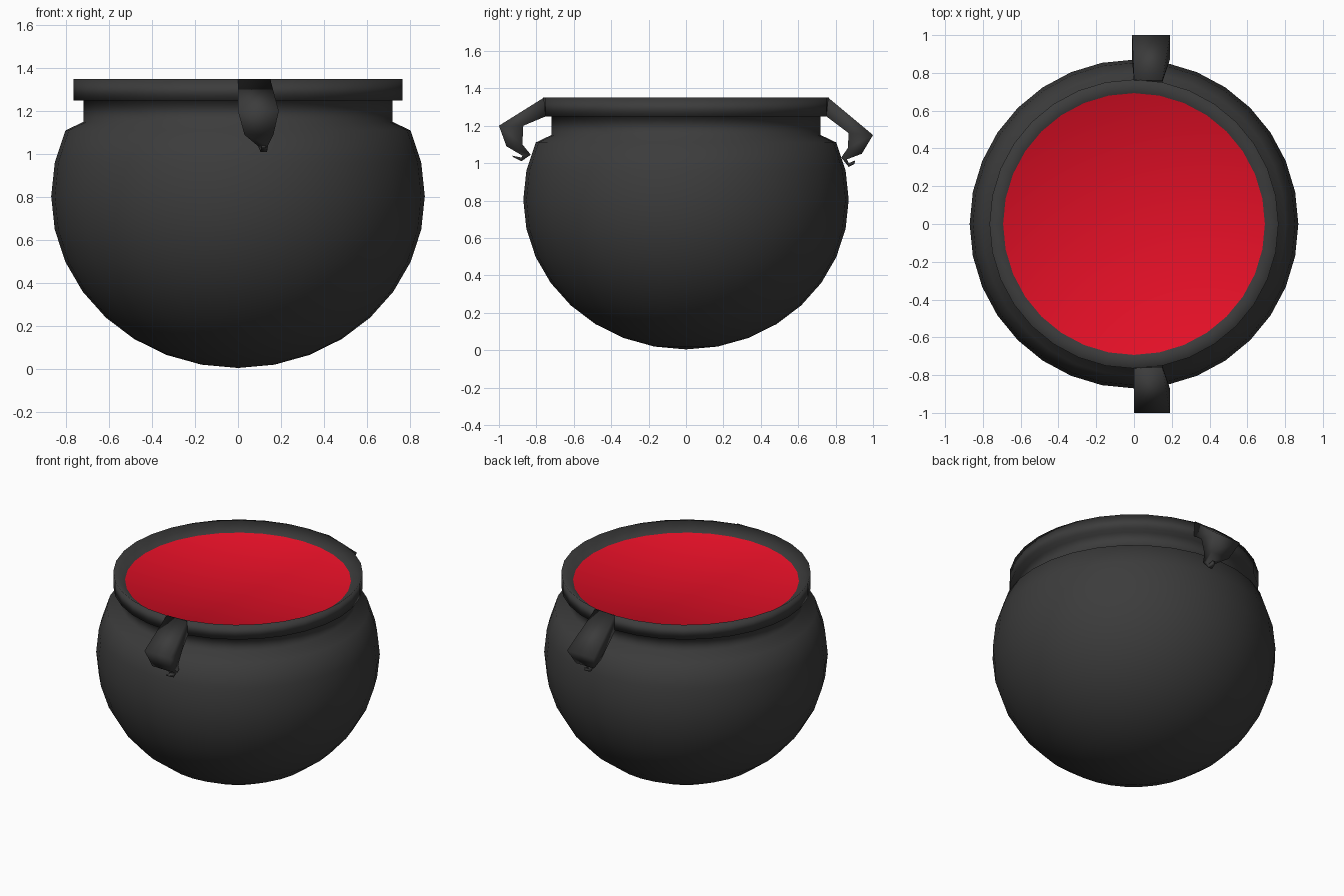
import bpy, bmesh, math

if "Cube" in bpy.data.objects:
    bpy.data.objects.remove(bpy.data.objects["Cube"])

SEG = 32


def material(name, rgb):
    m = bpy.data.materials.new(name)
    m.diffuse_color = (*rgb, 1)
    m.use_nodes = True
    m.node_tree.nodes["Principled BSDF"].inputs["Base Color"].default_value = m.diffuse_color
    return m


iron = material("dark_iron", (0.045, 0.045, 0.045))
red = material("red_liquid", (0.78, 0.005, 0.02))


def finish(bm, name, mats):
    bmesh.ops.recalc_face_normals(bm, faces=bm.faces)
    for f in bm.faces:
        f.smooth = True
    me = bpy.data.meshes.new(name)
    bm.to_mesh(me)
    bm.free()
    for m in mats:
        me.materials.append(m)
    ob = bpy.data.objects.new(name, me)
    bpy.context.collection.objects.link(ob)
    return ob


def lathe(bm, profile):
    """Revolve (radius, z) points; a radius of 0 becomes a single pole."""
    rings = []
    for r, z in profile:
        n = SEG if r > 0 else 1
        rings.append([bm.verts.new((r * math.cos(2 * math.pi * i / SEG),
                                    r * math.sin(2 * math.pi * i / SEG), z))
                      for i in range(n)])
    bands = []
    for a, b in zip(rings, rings[1:]):
        band = []
        for i in range(SEG):
            j = (i + 1) % SEG
            if len(a) == 1:
                vs = (a[0], b[j], b[i])
            elif len(b) == 1:
                vs = (a[i], a[j], b[0])
            else:
                vs = (a[i], a[j], b[j], b[i])
            band.append(bm.faces.new(vs))
        bands.append(band)
    return bands


# Pot: squashed sphere up to the shoulder, short neck, square rim
# dipping inward to the liquid surface
profile = [(0.87 * math.sin(math.radians(11.25 * k)),
            0.804 - 0.80 * math.cos(math.radians(11.25 * k))) for k in range(11)]
profile[0] = (0, 0.004)
profile += [(0.72, 1.15), (0.72, 1.25), (0.765, 1.25), (0.765, 1.35),
            (0.693, 1.295), (0, 1.29)]
bm = bmesh.new()
bands = lathe(bm, profile)
for f in bands[-1]:
    f.material_index = 1
finish(bm, "cauldron_pot_with_liquid", [iron, red])


# Handles: lofted straps that taper and end in a small curl.
# station = outer (d, z), inner (d, z), x from, x to
def handle(name, side, stations):
    bm = bmesh.new()
    rows = []
    for od, oz, d, z, x0, x1 in stations:
        rows.append([bm.verts.new((x, side * dd, zz)) for x, dd, zz in
                     ((x0, od, oz), (x1, od, oz), (x1, d, z), (x0, d, z))])
    for a, b in zip(rows, rows[1:]):
        for i in range(4):
            j = (i + 1) % 4
            bm.faces.new((a[i], a[j], b[j], b[i]))
    bm.faces.new(rows[0])
    bm.faces.new(rows[-1])
    return finish(bm, name, [iron])


handle("front_handle", -1, [
    (0.76, 1.35, 0.75, 1.25, 0.0, 0.15),
    (1.00, 1.20, 0.87, 1.20, 0.0, 0.19),
    (0.96, 1.09, 0.875, 1.10, 0.03, 0.165),
    (0.875, 1.04, 0.83, 1.045, 0.09, 0.14),
    (0.88, 1.03, 0.88, 1.01, 0.105, 0.135),
    (0.93, 1.04, 0.92, 1.03, 0.11, 0.13)])
handle("back_handle", 1, [
    (0.76, 1.35, 0.75, 1.25, 0.0, 0.15),
    (1.00, 1.15, 0.87, 1.16, -0.01, 0.19),
    (0.94, 1.05, 0.865, 1.08, 0.03, 0.165),
    (0.86, 1.02, 0.83, 1.03, 0.09, 0.14),
    (0.87, 1.00, 0.87, 0.98, 0.105, 0.135),
    (0.905, 1.015, 0.90, 0.995, 0.11, 0.13)])
